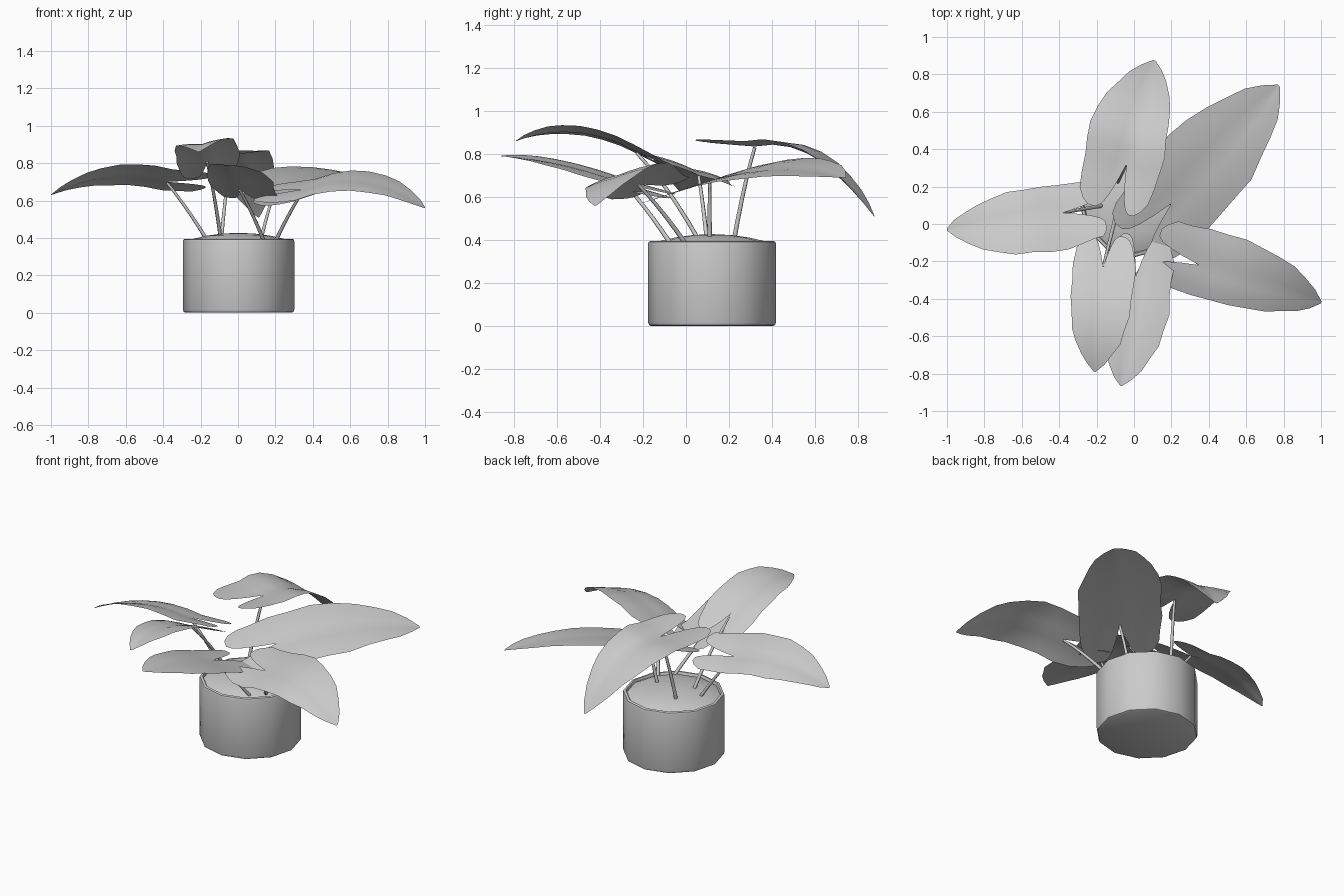
import bpy, bmesh, math, random
from mathutils import Vector

if "Cube" in bpy.data.objects:
    bpy.data.objects.remove(bpy.data.objects["Cube"])

random.seed(4)
POT = (0.003, 0.121)


def make_object(name, bm, angle=40):
    bmesh.ops.remove_doubles(bm, verts=bm.verts, dist=0.0005)
    me = bpy.data.meshes.new(name)
    bm.to_mesh(me)
    bm.free()
    ob = bpy.data.objects.new(name, me)
    bpy.context.collection.objects.link(ob)
    bpy.ops.object.select_all(action='DESELECT')
    ob.select_set(True)
    bpy.context.view_layer.objects.active = ob
    bpy.ops.object.shade_smooth_by_angle(angle=math.radians(angle))
    return ob


def lathe(name, profile, sides=12):
    bm = bmesh.new()
    rings = []
    for r, z in profile:
        rings.append([bm.verts.new((POT[0] + r * math.cos(2 * math.pi * i / sides),
                                    POT[1] + r * math.sin(2 * math.pi * i / sides), z))
                      for i in range(sides)])
    for a, b in zip(rings, rings[1:]):
        for i in range(sides):
            j = (i + 1) % sides
            bm.faces.new((a[i], a[j], b[j], b[i]))
    if profile[0][0] > 0.01:
        bm.faces.new(rings[0][::-1])
    bm.faces.new(rings[-1])
    return make_object(name, bm)


def midrib_z(heights, x):
    # quadratic through notch, middle and tip; straight slope into the lobes
    zl, zn, zm, zt = heights
    if x < 0:
        return zn + (zl - zn) * -x
    return zn * (1 - x) * (1 - 2 * x) + 4 * zm * x * (1 - x) + zt * x * (2 * x - 1)


# half-width along the blade: (station, inner edge, outer edge)
LOBE = [(-1, .42, .62), (-.9, .3, .78), (-.7, .2, .89), (-.4, .1, .96)]
BLADE = [(0, 0, 1), (.15, 0, 1.02), (.3, 0, .99), (.45, 0, .93), (.6, 0, .82),
         (.72, 0, .68), (.84, 0, .48), (.93, 0, .27), (1, 0, .03)]


def leaf(name, notch, tip, lobe, widths, heights, edge):
    bm = bmesh.new()
    n, t = Vector(notch), Vector(tip)
    length = (t - n).length
    axis = (t - n).normalized()
    left = Vector((-axis.y, axis.x))
    cols = 5
    for side, width, dz in ((1, widths[0], edge[0]), (-1, widths[1], edge[1])):
        rows = []
        for u, w0, w1 in LOBE + BLADE:
            w1 *= random.uniform(.94, 1.05)
            row = []
            for c in range(cols):
                f = w0 + (w1 - w0) * c / (cols - 1)
                along = u * (lobe if u < 0 else length)
                p = n + axis * along + left * (side * f * width)
                z = midrib_z(heights, u) + dz * f + .025 * f * (1 - f)
                row.append(bm.verts.new((p.x, p.y, z)))
            rows.append(row)
        for a, b in zip(rows, rows[1:]):
            for c in range(cols - 1):
                q = (a[c], b[c], b[c + 1], a[c + 1])
                bm.faces.new(q if side < 0 else q[::-1])
    bmesh.ops.recalc_face_normals(bm, faces=bm.faces)
    return make_object(name, bm, 60)


def stem(name, base, top, bulge=.04, radius=.009):
    cu = bpy.data.curves.new(name, 'CURVE')
    cu.dimensions = '3D'
    cu.bevel_depth = radius
    cu.bevel_resolution = 1
    cu.use_fill_caps = True
    a, b = Vector(base), Vector(top)
    sp = cu.splines.new('POLY')
    sp.points.add(5)
    for i in range(6):
        s = i / 5
        p = a.lerp(b, s)
        p.z += bulge * 4 * s * (1 - s)
        sp.points[i].co = (*p, 1)
        sp.points[i].radius = 1.2 - .35 * s
    ob = bpy.data.objects.new(name, cu)
    bpy.context.collection.objects.link(ob)


# pot and domed soil
lathe("pot", [(.283, 0), (.293, .005), (.298, .018), (.298, .38), (.295, .391), (.288, .395),
              (.28, .394), (.275, .385), (.275, .35)])
lathe("soil", [(.277, .378), (.24, .396), (.17, .412), (.09, .423), (.01, .427)])

# name, notch, tip, lobe length, (left, right) widths,
# heights (lobe, notch, middle, tip), (left, right) edge lift, stem base
LEAVES = [
    ("back", (-.04, .32), (.11, .875), .26, (.24, .18), (.845, .835, .785, .51), (.01, .025), (-.09, .22)),
    ("back_right", (.2, .11), (.775, .74), .28, (.25, .24), (.60, .67, .73, .69), (.055, -.05), (.12, .11)),
    ("right", (.35, -.22), (1.0, -.42), .25, (.205, .165), (.63, .66, .70, .56), (.055, -.06), (.2, .0)),
    ("left", (-.38, .06), (-1.0, -.03), .22, (.19, .16), (.69, .70, .725, .63), (.065, -.05), (-.16, .1)),
    ("front_left", (-.165, -.23), (-.21, -.79), .17, (.175, .165), (.72, .81, .90, .86), (.035, -.015), (-.09, .07)),
    ("front", (.01, -.28), (-.07, -.865), .22, (.2, .15), (.60, .66, .75, .79), (-.02, .015), (.14, -.07)),
]
for nm, notch, tip, lobe, widths, heights, edge, base in LEAVES:
    leaf(nm + "_leaf", notch, tip, lobe, widths, heights, edge)
    stem(nm + "_stem", (*base, .38), (*notch, heights[1] - .005),
         bulge=.03 if nm in ("back", "front_left") else .012)
